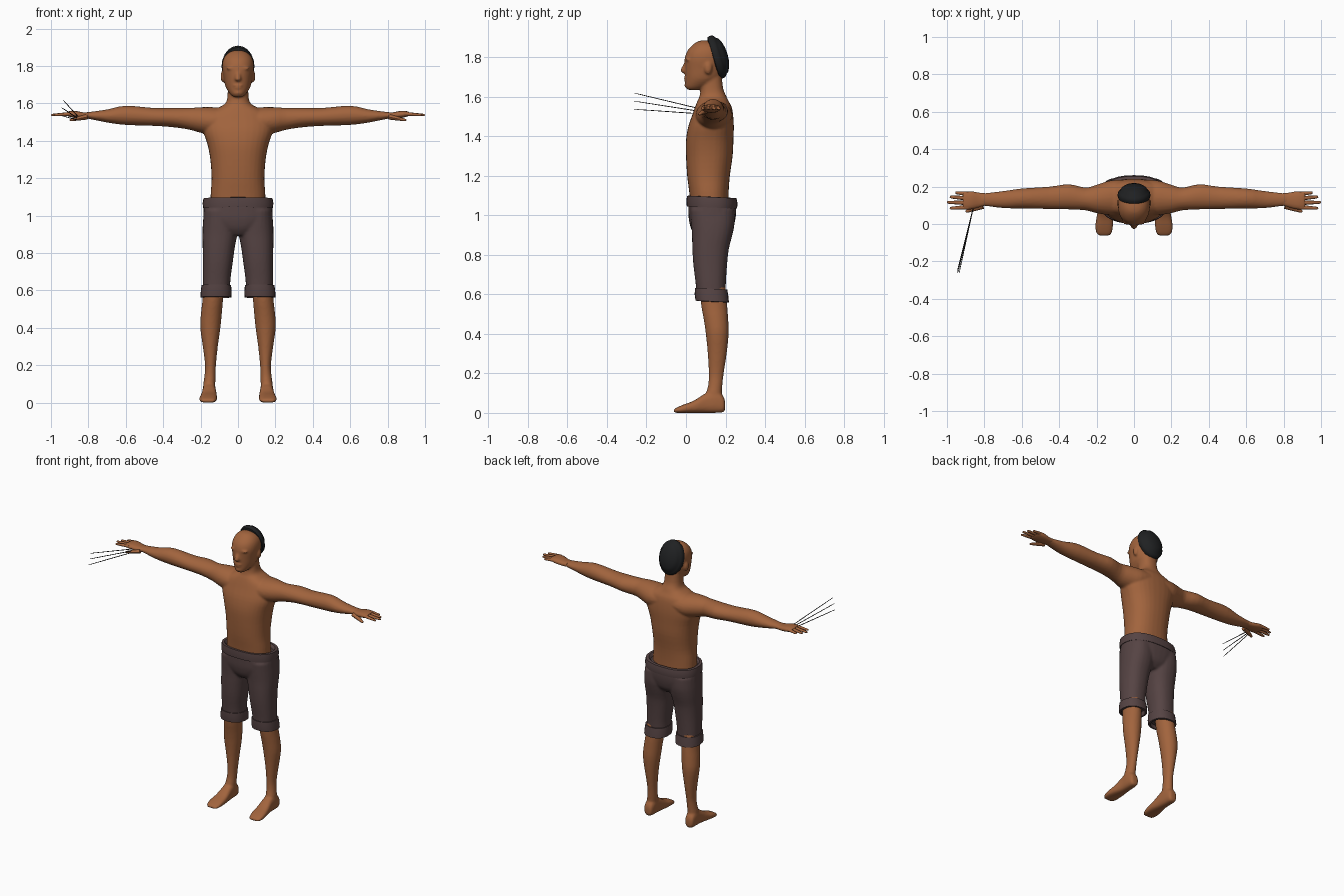
import bpy, bmesh, math
from mathutils import Vector, Matrix


def material(name, rgb):
    m = bpy.data.materials.new(name)
    m.diffuse_color = (*rgb, 1)
    return m


SKIN = material("brown skin", (0.36, 0.127, 0.047))
CLOTH = material("plum cloth", (0.092, 0.057, 0.057))
HAIR = material("black hair", (0.014, 0.015, 0.016))
METAL = material("dark metal", (0.02, 0.02, 0.02))


# Cross-sections: (centre, half axis, half axis)
def ring_z(z, x0, x1, y0, y1):
    return (Vector(((x0 + x1) / 2, (y0 + y1) / 2, z)),
            Vector(((x1 - x0) / 2, 0, 0)), Vector((0, (y1 - y0) / 2, 0)))


def ring_x(x, y0, y1, z0, z1):
    return (Vector((x, (y0 + y1) / 2, (z0 + z1) / 2)),
            Vector((0, (y1 - y0) / 2, 0)), Vector((0, 0, (z1 - z0) / 2)))


def ring_y(y, x0, x1, z0, z1):
    return (Vector(((x0 + x1) / 2, y, (z0 + z1) / 2)),
            Vector(((x1 - x0) / 2, 0, 0)), Vector((0, 0, (z1 - z0) / 2)))


def spline(a, b, c, d, t):
    return 0.5 * (2 * b + (c - a) * t + (2 * a - 5 * b + 4 * c - d) * t * t
                  + (3 * b - a - 3 * c + d) * t ** 3)


def loft(bm, rings, n=24, steps=3, power=2.0, mirror=False):
    """Skin a closed tube through the cross-sections."""
    full = []
    last = len(rings) - 1
    for i in range(last):
        q = [rings[max(0, min(last, i + k))] for k in (-1, 0, 1, 2)]
        for s in range(steps):
            full.append([spline(*(r[j] for r in q), s / steps) for j in range(3)])
    full.append(rings[-1])
    for side in ((1, -1) if mirror else (1,)):
        loops = []
        for c, u, v in full:
            loop = []
            for k in range(n):
                a = 2 * math.pi * k / n
                ca, sa = math.cos(a), math.sin(a)
                p = (c + u * math.copysign(abs(ca) ** (2 / power), ca)
                     + v * math.copysign(abs(sa) ** (2 / power), sa))
                loop.append(bm.verts.new((p.x * side, p.y, p.z)))
            loops.append(loop)
        for a, b in zip(loops, loops[1:]):
            for k in range(n):
                bm.faces.new((a[k], a[(k + 1) % n], b[(k + 1) % n], b[k]))
        bm.faces.new(loops[0])
        bm.faces.new(loops[-1])


def rod(bm, p0, p1, r0, r1, n=10, mirror=False, flat=1.0):
    """Tapered rod with a rounded tip."""
    p0, p1 = Vector(p0), Vector(p1)
    d = (p1 - p0).normalized()
    u = d.cross(Vector((0, 0, 1))).normalized()
    v = u.cross(d)
    rings = [(p0.lerp(p1, t), u * r, v * r * flat) for t, r in
             ((0, r0), (0.5, (r0 + r1) / 2), (0.9, r1), (0.97, r1 * 0.75), (1, r1 * 0.3))]
    loft(bm, rings, n, 1, mirror=mirror)


def blob(bm, loc, size, mirror=False):
    for side in ((1, -1) if mirror else (1,)):
        m = Matrix.Translation((loc[0] * side, loc[1], loc[2])) @ Matrix.Diagonal((*size, 1))
        bmesh.ops.create_uvsphere(bm, u_segments=16, v_segments=10, radius=1, matrix=m)


def finish(bm, name, mat, voxel=0, angle=45):
    bmesh.ops.recalc_face_normals(bm, faces=bm.faces)
    me = bpy.data.meshes.new(name)
    bm.to_mesh(me)
    bm.free()
    me.materials.append(mat)
    ob = bpy.data.objects.new(name, me)
    bpy.context.collection.objects.link(ob)
    bpy.ops.object.select_all(action='DESELECT')
    ob.select_set(True)
    bpy.context.view_layer.objects.active = ob
    bpy.ops.object.shade_smooth_by_angle(angle=math.radians(angle))
    if voxel:
        r = ob.modifiers.new("blend", 'REMESH')
        r.mode, r.voxel_size, r.use_smooth_shade = 'VOXEL', voxel, True
        s = ob.modifiers.new("soften", 'SMOOTH')
        s.factor, s.iterations = 0.5, 5
    return ob


# Upper body: torso, neck, head and arms blended into one skin
bm = bmesh.new()
loft(bm, [ring_z(z, -w, w, a, b) for z, w, a, b in (
    (1.04, .148, .025, .215), (1.12, .146, .016, .216), (1.2, .141, .006, .222),
    (1.3, .148, 0, .236), (1.38, .163, 0, .24), (1.45, .185, .012, .242),
    (1.51, .185, .033, .238), (1.55, .16, .047, .23), (1.578, .105, .058, .215),
    (1.60, .068, .068, .205), (1.64, .056, .074, .188), (1.72, .055, .078, .18))],
    n=32, power=2.3)
loft(bm, [ring_z(z, -w, w, a, b) for z, w, a, b in (
    (1.634, .022, .01, .06), (1.65, .042, -.004, .11), (1.69, .067, -.004, .17),
    (1.74, .077, -.007, .19), (1.79, .085, -.007, .198), (1.83, .081, .006, .19),
    (1.86, .064, .032, .165), (1.878, .038, .058, .13), (1.884, .012, .08, .105))],
    n=32, power=2.15)
loft(bm, [ring_x(*r) for r in (
    (.06, .05, .235, 1.45, 1.575), (.13, .048, .232, 1.43, 1.58), (.2, .058, .21, 1.443, 1.58),
    (.26, .073, .195, 1.46, 1.576), (.35, .078, .213, 1.473, 1.577), (.45, .08, .2, 1.48, 1.576),
    (.6, .083, .19, 1.485, 1.588), (.7, .085, .176, 1.498, 1.568),
    (.8, .097, .165, 1.518, 1.554), (.83, .1, .163, 1.52, 1.552))], mirror=True)
# Face and ears
rod(bm, (0, .012, 1.785), (0, -.016, 1.728), .011, .016)
blob(bm, (0, -.012, 1.73), (.017, .016, .011))
blob(bm, (.033, .01, 1.788), (.03, .016, .008), True)
blob(bm, (.032, .012, 1.765), (.014, .013, .008), True)
blob(bm, (0, .001, 1.696), (.026, .013, .006))
blob(bm, (0, .002, 1.683), (.022, .013, .006))
blob(bm, (0, .006, 1.657), (.025, .014, .014))
blob(bm, (.081, .112, 1.745), (.012, .02, .032), True)
finish(bm, "upper_body", SKIN, voxel=0.0065)

# Hands with four fingers and a thumb each
bm = bmesh.new()
loft(bm, [ring_x(*r) for r in (
    (.79, .1, .164, 1.52, 1.553), (.825, .09, .167, 1.518, 1.552),
    (.87, .079, .174, 1.522, 1.56), (.905, .079, .17, 1.53, 1.558),
    (.915, .085, .165, 1.535, 1.553))], n=16, power=2.4, mirror=True)
for y0, y1, tip in ((.16, .168, .955), (.137, .145, .985), (.113, .116, 1.0), (.09, .084, .985)):
    rod(bm, (.885, y0, 1.545), (tip, y1, 1.538), .0125, .008, mirror=True, flat=.85)
rod(bm, (.81, .1, 1.528), (.9, .066, 1.51), .02, .009, mirror=True, flat=.75)
finish(bm, "hands", SKIN)

# Bare lower legs and feet
bm = bmesh.new()
loft(bm, [ring_z(*r) for r in (
    (.04, .128, .182, .115, .188), (.09, .122, .186, .1, .182), (.14, .12, .18, .112, .184),
    (.2, .118, .176, .115, .191), (.3, .108, .188, .11, .206), (.4, .094, .202, .1, .216),
    (.47, .087, .199, .09, .214), (.55, .08, .19, .076, .208), (.64, .075, .185, .07, .2))],
    mirror=True)
loft(bm, [ring_y(*r) for r in (
    (.198, .138, .17, .02, .055), (.188, .126, .184, .003, .085), (.15, .12, .189, 0, .115),
    (.1, .117, .19, 0, .1), (.04, .112, .2, 0, .062), (-.01, .112, .207, 0, .043),
    (-.045, .118, .203, 0, .028), (-.062, .13, .19, .003, .017))],
    power=2.6, mirror=True)
finish(bm, "legs_and_feet", SKIN, voxel=0.0065)

# Knee-length shorts
bm = bmesh.new()
loft(bm, [ring_z(*r) for r in (
    (.59, .043, .187, .055, .2), (.66, .04, .188, .048, .202), (.75, .028, .188, .037, .208),
    (.83, .017, .189, .032, .217), (.9, .004, .19, .03, .235), (.96, 0, .188, .026, .246),
    (1.03, .01, .182, .022, .245))], mirror=True, power=2.3)
loft(bm, [ring_z(z, -w, w, a, b) for z, w, a, b in (
    (.895, .07, .05, .2), (.93, .13, .026, .235), (.98, .18, .014, .25),
    (1.03, .184, .012, .254), (1.07, .18, .012, .25))], n=32, power=2.4)
finish(bm, "shorts", CLOTH, voxel=0.0075)

# Waistband, slightly lower at the back
bm = bmesh.new()
loft(bm, [ring_z(z, -w, w, a, b) for z, w, a, b in (
    (1.045, .17, .022, .24), (1.043, .187, .004, .258), (1.07, .189, .002, .261),
    (1.096, .185, .005, .255), (1.097, .168, .018, .238), (1.08, .155, .03, .225))],
    n=32, steps=1, power=2.4)
for v in bm.verts:
    v.co.z -= 0.05 * (v.co.y - 0.05)
finish(bm, "waistband", CLOTH, angle=35)

# Rolled cuffs, hollow underneath
bm = bmesh.new()
loft(bm, [ring_z(*r) for r in (
    (.626, .05, .182, .062, .198), (.628, .037, .195, .045, .209), (.595, .034, .199, .044, .214),
    (.564, .035, .201, .048, .217), (.562, .048, .188, .06, .205), (.6, .05, .186, .062, .203))],
    steps=1, power=2.3, mirror=True)
for v in bm.verts:
    v.co.z -= 0.05 * (v.co.y - 0.13)
finish(bm, "cuffs", CLOTH, angle=35)

# Domed disc of hair tilted on the back of the head
bm = bmesh.new()
centre = Vector((0, .148, 1.798))
axis = Vector((0, .957, .289))
along = Vector((0, -.289, .957))
loft(bm, [(centre + axis * t, Vector((.088 * r, 0, 0)), along * .113 * r) for t, r in (
    (-.012, .85), (-.008, .96), (.004, 1), (.018, .98), (.027, .9), (.031, .84),
    (.042, .78), (.054, .58), (.062, .3), (.064, .05))], n=20, steps=1)
finish(bm, "hair", HAIR, angle=40)

# Three thin spikes held at one hand
bm = bmesh.new()
for z0, z1, x1 in ((1.535, 1.618, -.935), (1.523, 1.577, -.942), (1.512, 1.536, -.947)):
    rod(bm, (-.86, .085, z0), (x1, -.262, z1), .0025, .002, n=6)
finish(bm, "hand_spikes", METAL)
